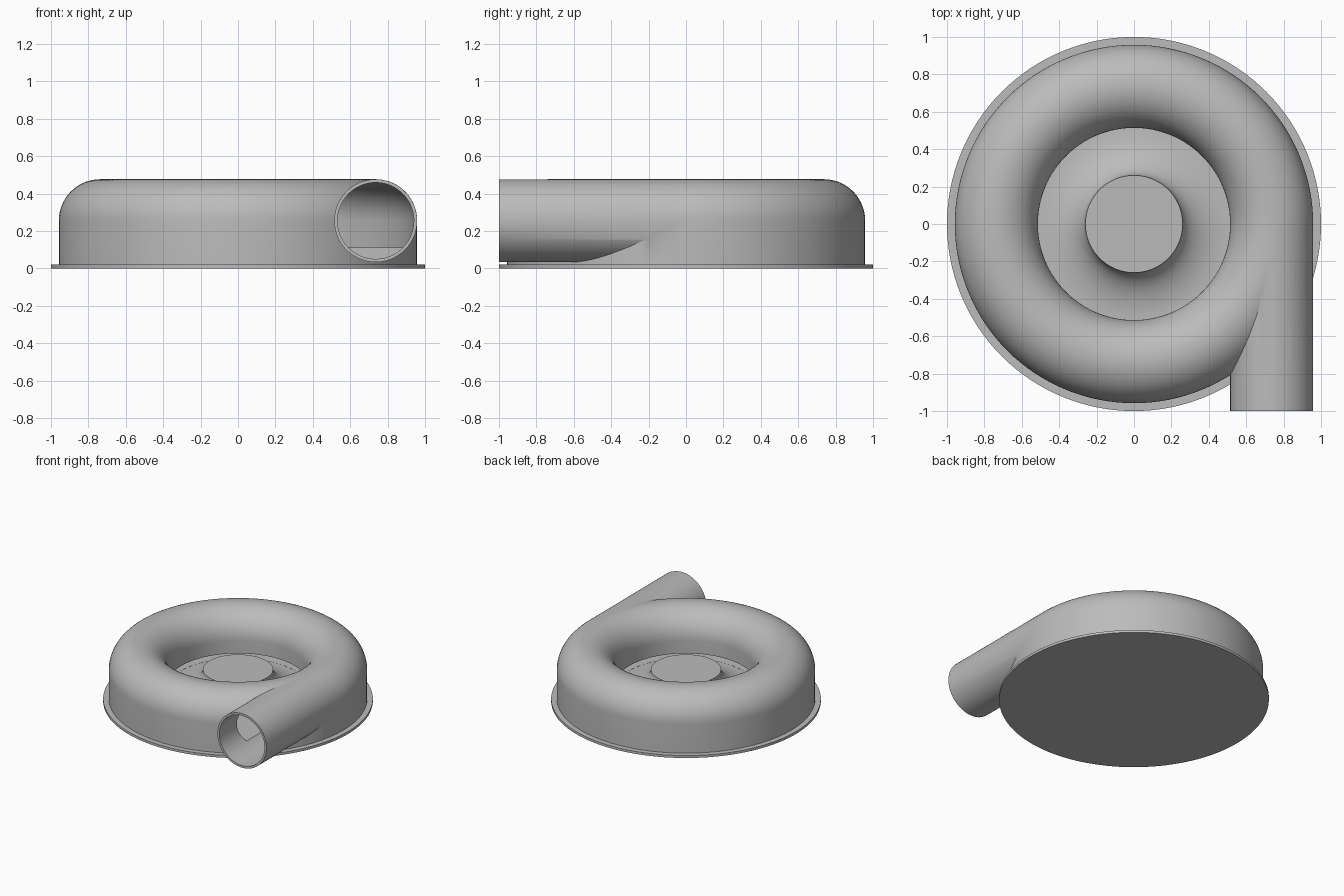
import bpy
import bmesh
from math import sin, cos, pi, radians
from mathutils import Matrix, Vector

cube = bpy.data.objects.get("Cube")
if cube:
    bpy.data.objects.remove(cube, do_unlink=True)

# Main dimensions
RING = 0.736      # radius of the volute centre line
AXIS = 0.255      # height of the volute centre line
TUBE = 0.222      # outer radius of the volute tube
WALL = 0.017      # wall thickness
FLOOR = 0.11      # height of the inner floor
HUB = 0.26        # hub radius and height
LIP = 0.15        # height of the inner lip
SEGMENTS = 128

grey = bpy.data.materials.new("casing_grey")
grey.use_nodes = True
colour = (0.5, 0.5, 0.5, 1)
grey.diffuse_color = colour
grey.node_tree.nodes["Principled BSDF"].inputs["Base Color"].default_value = colour


def arc(cx, cz, rx, rz, start, end, steps):
    angles = [radians(start + (end - start) * i / steps) for i in range(steps + 1)]
    return [(cx + rx * cos(a), cz + rz * sin(a)) for a in angles]


def make_object(name, bm):
    bmesh.ops.recalc_face_normals(bm, faces=bm.faces)
    mesh = bpy.data.meshes.new(name)
    bm.to_mesh(mesh)
    bm.free()
    mesh.materials.append(grey)
    obj = bpy.data.objects.new(name, mesh)
    bpy.context.collection.objects.link(obj)
    return obj


def revolve(name, profile):
    """Spin a closed radius/height profile around the z axis."""
    bm = bmesh.new()
    verts = [bm.verts.new((r, 0, z)) for r, z in profile]
    edges = [bm.edges.new((a, b)) for a, b in zip(verts, verts[1:] + verts[:1])
             if a.co.x > 0 or b.co.x > 0]
    bmesh.ops.spin(bm, geom=verts + edges, cent=(0, 0, 0), axis=(0, 0, 1),
                   angle=2 * pi, steps=SEGMENTS, use_merge=True)
    bmesh.ops.remove_doubles(bm, verts=bm.verts, dist=0.00005)
    return make_object(name, bm)


def outlet_cylinder(name, radius, front):
    """Cylinder running from the front to the tangent point of the volute."""
    bm = bmesh.new()
    place = Matrix.Translation(Vector((RING, front / 2, AXIS))) @ Matrix.Rotation(pi / 2, 4, 'X')
    bmesh.ops.create_cone(bm, cap_ends=True, segments=96, radius1=radius,
                          radius2=radius, depth=-front, matrix=place)
    return make_object(name, bm)


def combine(target, tool, operation):
    mod = target.modifiers.new(operation.lower(), 'BOOLEAN')
    mod.operation = operation
    mod.solver = 'EXACT'
    mod.object = tool
    bpy.context.view_layer.objects.active = target
    bpy.ops.object.modifier_apply(modifier=mod.name)
    bpy.data.objects.remove(tool, do_unlink=True)


# Casing with base flange, rounded volute and flared hub
body_profile = [(0, 0), (1, 0), (1, 0.02), (RING + TUBE, 0.02)]
body_profile += arc(RING, AXIS, TUBE, TUBE, 0, 180, 32)
body_profile += arc(RING - TUBE, HUB, RING - TUBE - HUB, HUB - FLOOR, 270, 180, 14)
body_profile += [(0, HUB)]
casing = revolve("blower_casing", body_profile)

# Outlet pipe joined to the casing
combine(casing, outlet_cylinder("outlet_pipe", TUBE - 0.0006, -1), 'UNION')

# Hollow volute, open to the inlet below the inner lip
inner = TUBE - WALL
cavity_profile = arc(RING, AXIS, inner, inner, 0, 180, 32)
cavity_profile += [(RING - inner, LIP), (RING - TUBE - 0.012, LIP),
                   (RING - TUBE - 0.012, FLOOR + 0.001), (RING + inner, FLOOR + 0.001)]
combine(casing, revolve("volute_cavity", cavity_profile), 'DIFFERENCE')

# Bore of the outlet pipe
combine(casing, outlet_cylinder("outlet_bore", inner - 0.001, -1.1), 'DIFFERENCE')

# Smooth shading with sharp rims
bpy.ops.object.select_all(action='DESELECT')
casing.select_set(True)
bpy.context.view_layer.objects.active = casing
bpy.ops.object.shade_smooth_by_angle(angle=radians(30))
